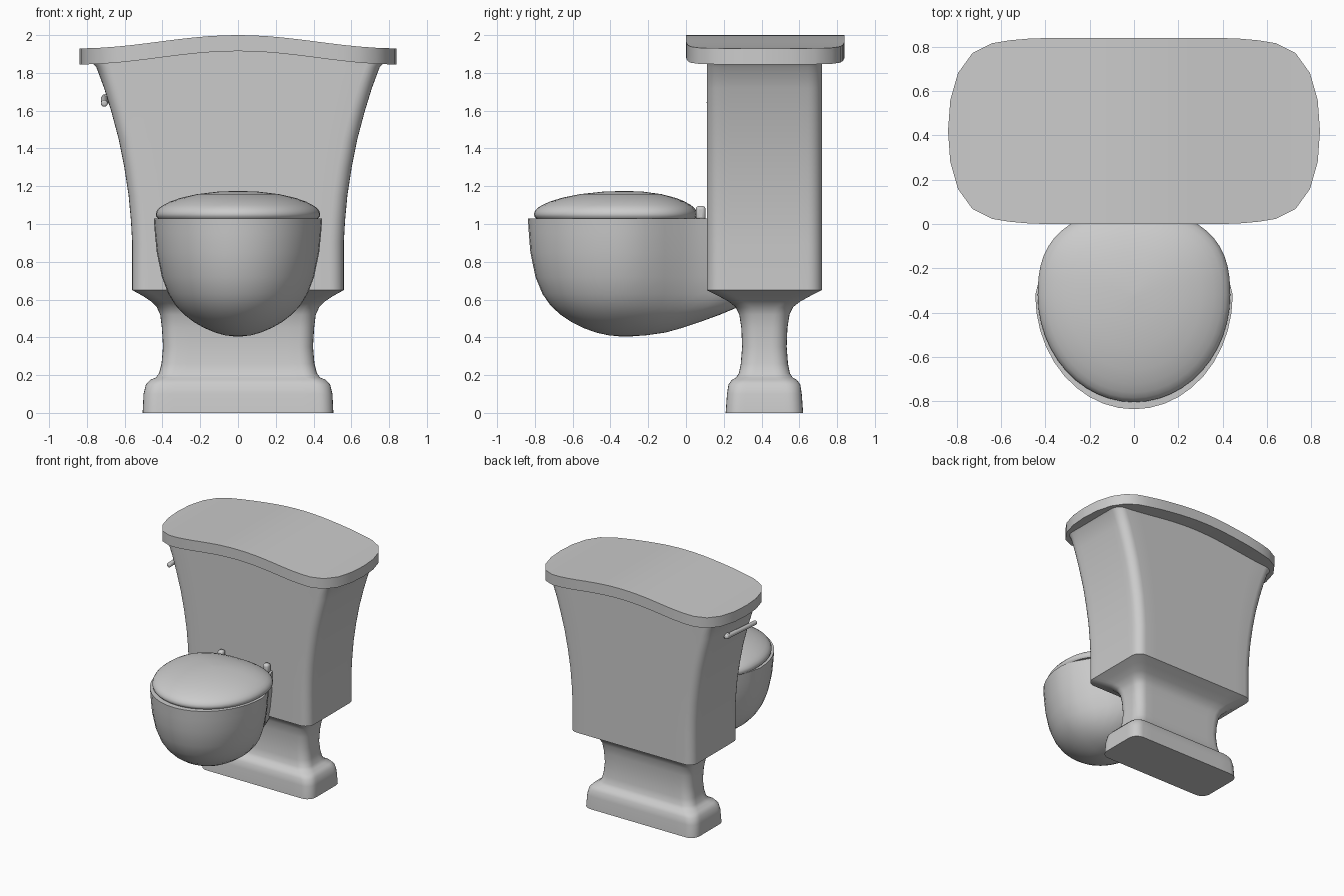
import bpy, math
from mathutils import Vector

cube = bpy.data.objects.get("Cube")
if cube:
    bpy.data.objects.remove(cube)

ceramic = bpy.data.materials.new("grey ceramic")
ceramic.use_nodes = True
GREY = (0.6, 0.6, 0.6, 1)
ceramic.diffuse_color = GREY
ceramic.node_tree.nodes["Principled BSDF"].inputs["Base Color"].default_value = GREY
YC = 0.415  # depth centre of tank, pedestal and tank lid


def finish(obj, angle=40):
    obj.data.materials.clear()
    obj.data.materials.append(ceramic)
    bpy.ops.object.select_all(action='DESELECT')
    obj.select_set(True)
    bpy.context.view_layer.objects.active = obj
    bpy.ops.object.mode_set(mode='EDIT')
    bpy.ops.mesh.select_all(action='SELECT')
    bpy.ops.mesh.normals_make_consistent(inside=False)
    bpy.ops.object.mode_set(mode='OBJECT')
    bpy.ops.object.shade_smooth_by_angle(angle=math.radians(angle))
    return obj


def loft(name, rings, cap_start=True, cap_end=True):
    """Skin a stack of equal-length closed rings."""
    n = len(rings[0])
    verts = [p for ring in rings for p in ring]
    faces = [(k * n + i, k * n + (i + 1) % n, (k + 1) * n + (i + 1) % n, (k + 1) * n + i)
             for k in range(len(rings) - 1) for i in range(n)]
    if cap_start:
        faces.append(tuple(reversed(range(n))))
    if cap_end:
        faces.append(tuple(range(len(verts) - n, len(verts))))
    mesh = bpy.data.meshes.new(name)
    mesh.from_pydata(verts, [], faces)
    obj = bpy.data.objects.new(name, mesh)
    bpy.context.collection.objects.link(obj)
    return finish(obj)


def rounded_rect(hx, hy, r, z, steps=6, splits=10):
    """Rounded rectangle whose straight sides are subdivided."""
    corners = []
    for q, (sx, sy) in enumerate([(1, 1), (-1, 1), (-1, -1), (1, -1)]):
        for i in range(steps + 1):
            a = math.pi / 2 * (q + i / steps)
            corners.append(Vector((sx * (hx - r) + r * math.cos(a),
                                   YC + sy * (hy - r) + r * math.sin(a), z)))
    pts = []
    for i, p in enumerate(corners):
        pts.append(p)
        if i % (steps + 1) == steps:
            nxt = corners[(i + 1) % len(corners)]
            pts += [p.lerp(nxt, j / splits) for j in range(1, splits)]
    return pts


def arch(x):
    """Drop of the arched tank lid away from its middle."""
    return 0.035 * (1 - math.cos(math.pi * min(abs(x) / 0.84, 1)))


# Tank, flaring upward and following the arch under the lid
tank_profile = [(0.65, .56), (0.9, .56), (1.02, .567), (1.15, .579), (1.3, .602), (1.45, .632),
                (1.6, .672), (1.72, .709), (1.83, .75), (1.92, .775)]
tank_rings = [rounded_rect(w, .305, .075, z) for z, w in tank_profile]
for p in tank_rings[-1]:
    p.z = 1.925 - arch(p.x)
loft("tank", tank_rings, False, False)

# Waisted pedestal: height, half width, half depth
pedestal_profile = [(0, .505, .205), (.1, .5, .198), (.15, .488, .19), (.175, .465, .172),
                    (.187, .435, .15), (.21, .418, .135), (.26, .405, .125), (.35, .397, .118),
                    (.45, .403, .122), (.52, .412, .133), (.56, .43, .152), (.59, .46, .19),
                    (.62, .505, .245), (.65, .56, .305)]
loft("pedestal", [rounded_rect(w, d, .075, z) for z, w, d in pedestal_profile], True, False)

# Arched tank lid: cross sections along x, half depth shrinking at the rounded ends
half = [(x * 0.08, .42) for x in range(6)]
half += [(.48, .417), (.56, .41), (.64, .397), (.73, .352), (.795, .262), (.83, .14), (.84, .004)]
stations = [(-x, h) for x, h in reversed(half[1:])] + half
loft("tank_lid", [[(x, .42 - h, 1.915 - arch(x)), (x, .42 + h, 1.915 - arch(x)),
                   (x, .42 + h, 2 - arch(x)), (x, .42 - h, 2 - arch(x))] for x, h in stations])


# Bowl: elliptical front, rear narrowing into the tank and pedestal
def bowl_ring(z, w, front, back, n=20):
    right = []
    for i in range(n + 1):
        a = -math.pi / 2 + math.pi * i / n
        s = math.sin(a)
        if s <= 0:
            right.append((w * math.cos(a), -.32 + s * (-.32 - front)))
        else:
            y = -.32 + s * (back + .32)
            t = min(1, (y + .32) / .44)
            taper = 1 - .42 * t * t * (3 - 2 * t)
            right.append((w * taper * math.sqrt(max(0, 1 - s ** 4)), y))
    left = [(-x, y) for x, y in reversed(right[1:-1])]
    return [(x, y, z) for x, y in right + left]


bowl_profile = [(.405, .02, -.35, -.29), (.411, .07, -.41, -.21), (.425, .12, -.475, -.11),
                (.45, .18, -.545, -.02), (.48, .232, -.605, .07), (.52, .285, -.665, .18),
                (.57, .332, -.718, .3), (.63, .369, -.76, .35), (.72, .403, -.797, .35),
                (.85, .43, -.824, .35), (.95, .44, -.832, .35), (1.03, .446, -.837, .35)]
loft("bowl", [bowl_ring(*row) for row in bowl_profile])


# Domed seat lid: elliptical front, squarer back
def seat_ring(scale, z, n=48):
    pts = []
    for i in range(n):
        c, s = math.cos(2 * math.pi * i / n), math.sin(2 * math.pi * i / n)
        power, depth = (.8, .38) if s > 0 else (1, .485)
        x = math.copysign(abs(c) ** power, c) * .435
        y = math.copysign(abs(s) ** power, s) * depth
        pts.append((x * scale, -.32 + y * scale, z))
    return pts


seat_profile = [(.975, 1.03), (.995, 1.04), (1, 1.053), (.99, 1.068), (.96, 1.085), (.91, 1.1),
                (.83, 1.118), (.7, 1.138), (.5, 1.158), (.25, 1.171), (.02, 1.175)]
loft("seat_lid", [seat_ring(*row) for row in seat_profile])

# Seat hinges
for side, x in (("left", .205), ("right", -.205)):
    bpy.ops.mesh.primitive_cube_add(size=1, location=(x, .078, 1.058))
    hinge = bpy.context.object
    hinge.name = side + "_hinge"
    hinge.scale = (.05, .052, .076)
    bpy.ops.object.transform_apply(location=False, rotation=False, scale=True)
    bevel = hinge.modifiers.new("round", 'BEVEL')
    bevel.width, bevel.segments = .018, 3
    finish(hinge)


# Flush lever on the right side of the tank
def rod(name, a, b, radius):
    a, b = Vector(a), Vector(b)
    bpy.ops.mesh.primitive_cylinder_add(vertices=16, radius=radius, depth=(b - a).length,
                                        location=(a + b) / 2)
    obj = bpy.context.object
    obj.name = name
    obj.rotation_euler = (b - a).to_track_quat('Z', 'Y').to_euler()
    bevel = obj.modifiers.new("round", 'BEVEL')
    bevel.width, bevel.segments = radius * .6, 3
    return finish(obj)


rod("flush_lever", (-.708, .5, 1.665), (-.708, .11, 1.638), .018)
rod("lever_pivot", (-.66, .47, 1.663), (-.722, .47, 1.663), .024)
